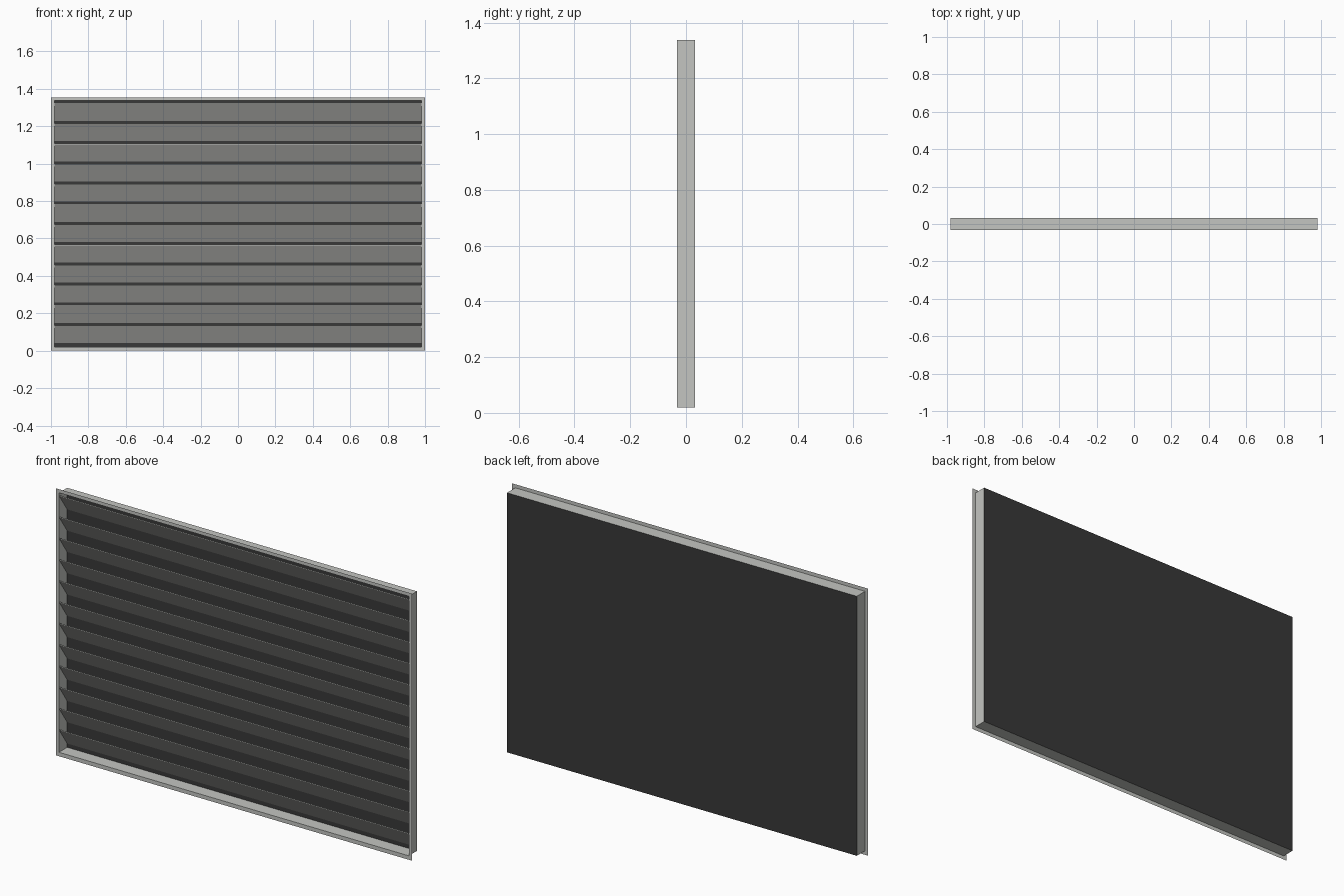
import bpy
import bmesh

cube = bpy.data.objects.get("Cube")
if cube:
    bpy.data.objects.remove(cube, do_unlink=True)

# Overall sizes
HEIGHT = 1.355
INNER_X, INNER_LOW, INNER_HIGH = 0.982, 0.02, 1.337
FRONT, BACK = -0.033, 0.033
SLATS, FIRST, PITCH, GAP = 12, 0.034, 0.108, 0.013
EDGE = 0.004


def make_material(name, colour):
    mat = bpy.data.materials.new(name)
    mat.use_nodes = True
    rgba = (*colour, 1)
    mat.diffuse_color = rgba
    mat.node_tree.nodes["Principled BSDF"].inputs["Base Color"].default_value = rgba
    return mat


def make_object(name, bm, mat):
    mesh = bpy.data.meshes.new(name)
    bm.to_mesh(mesh)
    bm.free()
    mesh.materials.append(mat)
    obj = bpy.data.objects.new(name, mesh)
    bpy.context.collection.objects.link(obj)
    return obj


def rectangle(bm, half_x, low, high, y):
    corners = ((-half_x, low), (half_x, low), (half_x, high), (-half_x, high))
    return [bm.verts.new((x, y, z)) for x, z in corners]


def join_loops(bm, a, b):
    for i in range(len(a)):
        j = (i + 1) % len(a)
        bm.faces.new((a[i], a[j], b[j], b[i]))


metal = make_material("light grey metal", (0.55, 0.56, 0.535))
dark = make_material("dark backing", (0.04, 0.04, 0.04))

# Thin front flange with the duct sleeve behind it
bm = bmesh.new()
rim = rectangle(bm, 1, 0, HEIGHT, FRONT)
mouth = rectangle(bm, INNER_X, INNER_LOW, INNER_HIGH, FRONT)
rear = rectangle(bm, INNER_X, INNER_LOW, INNER_HIGH, BACK)
join_loops(bm, rim, mouth)
join_loops(bm, mouth, rear)
make_object("frame", bm, metal)

# Dark panel closing the back
bm = bmesh.new()
bm.faces.new(reversed(rectangle(bm, INNER_X, INNER_LOW, INNER_HIGH, BACK)))
make_object("back_panel", bm, dark)

# Louvre slats, high at the front and low at the back
for n in range(SLATS):
    low = FIRST + PITCH * n + GAP / 2
    high = low + PITCH - GAP
    profile = ((FRONT + 0.001, high - EDGE), (FRONT + 0.001, high),
               (BACK - 0.002, low + EDGE), (BACK - 0.002, low))
    bm = bmesh.new()
    ends = [[bm.verts.new((x, y, z)) for y, z in profile]
            for x in (-INNER_X + 0.001, INNER_X - 0.001)]
    join_loops(bm, *ends)
    for end in ends:
        bm.faces.new(end)
    bmesh.ops.recalc_face_normals(bm, faces=bm.faces)
    make_object(f"slat_{n + 1}", bm, metal)
